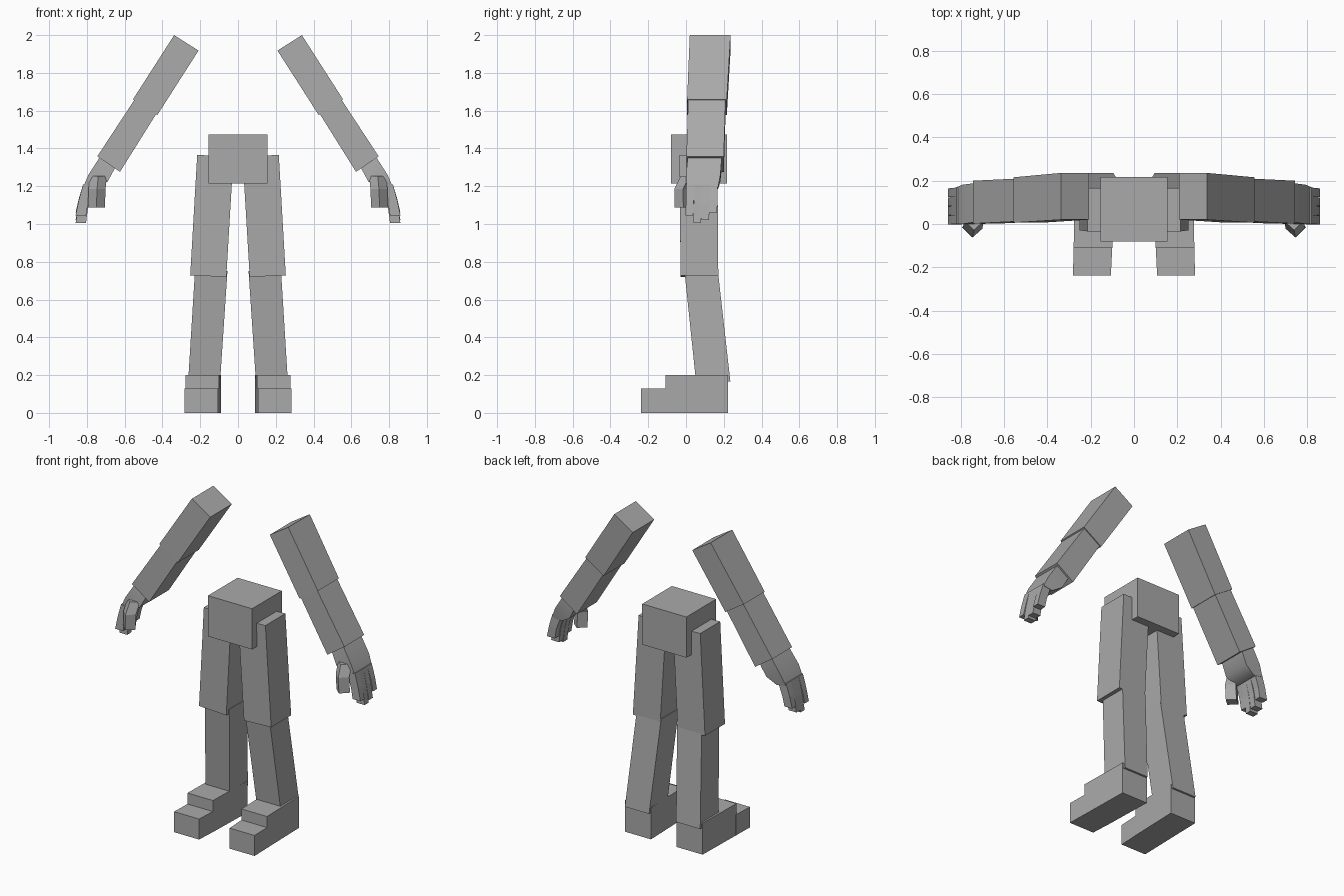
import bpy, bmesh, math

if "Cube" in bpy.data.objects:
    bpy.data.objects.remove(bpy.data.objects["Cube"])

grey = bpy.data.materials.new("plain_grey")
grey.diffuse_color = (0.4, 0.4, 0.4, 1)
grey.use_nodes = True
grey.node_tree.nodes["Principled BSDF"].inputs["Base Color"].default_value = grey.diffuse_color


def loft(name, rings, side=1, smooth=False):
    """Skin a chain of four-point rings and cap both ends."""
    bm = bmesh.new()
    rows = [[bm.verts.new((side * x, y, z)) for x, y, z in r] for r in rings]
    for a, b in zip(rows, rows[1:]):
        for i in range(4):
            j = (i + 1) % 4
            bm.faces.new((a[i], a[j], b[j], b[i]))
    bm.faces.new(rows[0])
    bm.faces.new(rows[-1])
    bmesh.ops.recalc_face_normals(bm, faces=bm.faces)
    me = bpy.data.meshes.new(name)
    bm.to_mesh(me)
    bm.free()
    me.materials.append(grey)
    ob = bpy.data.objects.new(name, me)
    bpy.context.collection.objects.link(ob)
    if smooth:
        bpy.ops.object.select_all(action='DESELECT')
        ob.select_set(True)
        bpy.context.view_layer.objects.active = ob
        bpy.ops.object.shade_smooth_by_angle(angle=math.radians(50))
    return ob


def ring(outer, inner, y0, y1):
    """Limb section from its outer and inner (x, z) edge and its depth."""
    (xo, zo), (xi, zi) = outer, inner
    return [(xo, y0, zo), (xi, y0, zi), (xi, y1, zi), (xo, y1, zo)]


def box(name, x0, x1, y0, y1, z0, z1, side=1):
    return loft(name, [ring((x1, z), (x0, z), y0, y1) for z in (z0, z1)], side)


# Hips
box("pelvis", -0.155, 0.155, -0.08, 0.217, 1.215, 1.473)

for side, tag in ((1, "left"), (-1, "right")):
    # Leg
    loft(tag + "_thigh", [ring((0.216, 1.365), (0.024, 1.36), -0.034, 0.166),
                          ring((0.253, 0.728), (0.062, 0.72), -0.029, 0.171)], side)
    loft(tag + "_shin", [ring((0.228, 0.75), (0.056, 0.75), -0.008, 0.169),
                         ring((0.264, 0.165), (0.095, 0.165), 0.053, 0.235)], side)

    # Stepped foot, narrowing slightly to the front
    foot = loft(tag + "_heel", [
        [(0.279, -0.108, z), (0.1, -0.108, z), (0.09, 0.222, z), (0.272, 0.222, z)]
        for z in (0, 0.2)], side)
    loft(tag + "_toe", [
        [(0.282, -0.237, z), (0.107, -0.237, z), (0.1, -0.1, z), (0.279, -0.1, z)]
        for z in (0, 0.13)], side)

    # Arm
    loft(tag + "_upper_arm", [ring((0.338, 2.0), (0.209, 1.918), 0.02, 0.236),
                              ring((0.556, 1.66), (0.427, 1.577), 0.006, 0.216)], side)
    loft(tag + "_forearm", [ring((0.54, 1.67), (0.425, 1.595), 0.012, 0.21),
                            ring((0.745, 1.358), (0.625, 1.276), 0.002, 0.2)], side)

    # Palm tapering from wrist to knuckles
    loft(tag + "_palm", [ring((0.715, 1.38), (0.635, 1.325), 0.015, 0.188),
                         ring((0.742, 1.338), (0.66, 1.28), 0.008, 0.188),
                         ring((0.792, 1.26), (0.69, 1.225), 0.0, 0.182),
                         ring((0.82, 1.195), (0.755, 1.185), 0.002, 0.17)], side, True)

    # Four two-joint fingers
    for n, (y, tip) in enumerate(((0.0, 1.045), (0.042, 1.005), (0.084, 1.02), (0.126, 1.06))):
        mid = (1.2 + tip) / 2
        loft(f"{tag}_finger_{n + 1}", [
            ring((0.82, 1.21), (0.765, 1.2), y, y + 0.042),
            ring((0.844, mid), (0.793, mid - 0.01), y - 0.001, y + 0.041),
            ring((0.86, tip), (0.805, tip), y - 0.002, y + 0.038)], side)

    # Thumb, turned diagonally to the palm
    plan = ((0.795, -0.012), (0.75, -0.058), (0.705, -0.018), (0.75, 0.024))
    loft(tag + "_thumb", [
        [(x + dx, y + dy, z) for x, y in plan]
        for dx, dy, z in ((-0.01, 0.03, 1.255), (-0.004, -0.004, 1.185), (0, -0.002, 1.087))], side)
